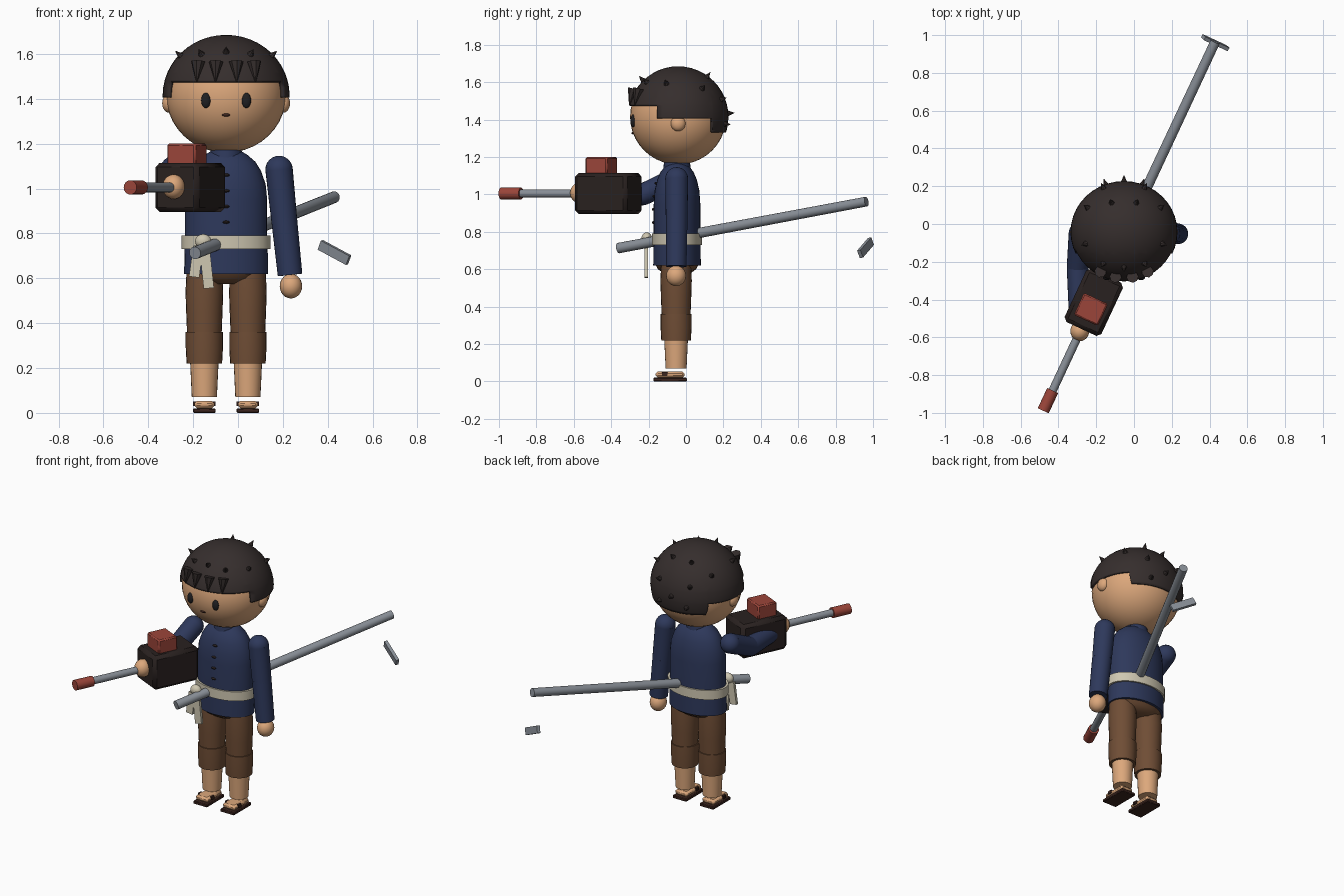
import bpy, bmesh, math
from mathutils import Vector, Matrix

if "Cube" in bpy.data.objects:
    bpy.data.objects.remove(bpy.data.objects["Cube"])


def material(name, rgb):
    m = bpy.data.materials.new(name)
    m.diffuse_color = (*rgb, 1)
    m.use_nodes = True
    m.node_tree.nodes["Principled BSDF"].inputs["Base Color"].default_value = m.diffuse_color
    return m


SKIN = material("skin", (0.72, 0.39, 0.20))
NAVY = material("navy cloth", (0.027, 0.040, 0.105))
BROWN = material("brown cloth", (0.16, 0.075, 0.036))
HAIR = material("dark hair", (0.036, 0.027, 0.026))
CASE = material("black case", (0.022, 0.015, 0.014))
RED = material("red", (0.33, 0.06, 0.042))
STEEL = material("steel", (0.25, 0.275, 0.31))
CREAM = material("cream sash", (0.62, 0.57, 0.44))
LEATHER = material("sandal leather", (0.045, 0.018, 0.013))
BLACK = material("eye black", (0.014, 0.014, 0.016))

CX, CY = -0.053, -0.048          # body axis
HEAD = Vector((CX, -0.042, 1.415))


def finish(name, bm, mat, bevel=0):
    bmesh.ops.recalc_face_normals(bm, faces=bm.faces)
    me = bpy.data.meshes.new(name)
    bm.to_mesh(me)
    bm.free()
    me.shade_smooth()
    me.set_sharp_from_angle(angle=math.radians(35))
    me.materials.append(mat)
    ob = bpy.data.objects.new(name, me)
    bpy.context.collection.objects.link(ob)
    if bevel:
        mod = ob.modifiers.new("bevel", "BEVEL")
        mod.width, mod.segments = bevel, 1
    return ob


def ball(name, c, r, mat, seg=24):
    bm = bmesh.new()
    bmesh.ops.create_uvsphere(bm, u_segments=seg, v_segments=seg // 2, radius=1,
                              matrix=Matrix.Translation(c) @ Matrix.Diagonal((*r, 1)))
    return finish(name, bm, mat)


def box(name, c, size, mat, rot=Matrix(), bevel=0):
    bm = bmesh.new()
    bmesh.ops.create_cube(bm, size=1, matrix=Matrix.Translation(c) @ rot @ Matrix.Diagonal((*size, 1)))
    return finish(name, bm, mat, bevel)


def lathe(name, profile, mat, base=(0, 0, 0), axis=(0, 0, 1), squash=1, seg=24):
    """Spin (height, radius) pairs about an axis; squash flattens local y."""
    bm = bmesh.new()
    rot = Vector(axis).to_track_quat('Z', 'Y').to_matrix() if tuple(axis) != (0, 0, 1) else Matrix.Identity(3)
    rings = []
    for h, r in profile:
        rings.append([bm.verts.new(Vector(base) + rot @ Vector((
            r * math.cos(math.tau * i / seg), r * squash * math.sin(math.tau * i / seg), h))) for i in range(seg)])
    for a, b in zip(rings, rings[1:]):
        for i in range(seg):
            j = (i + 1) % seg
            bm.faces.new((a[i], a[j], b[j], b[i]))
    bm.faces.new(rings[0][::-1])
    bm.faces.new(rings[-1])
    return finish(name, bm, mat)


def tube(name, a, b, r1, r2, mat, seg=24):
    a, b = Vector(a), Vector(b)
    return lathe(name, [(0, r1), ((b - a).length, r2)], mat, a, b - a, 1, seg)


# Head, ears and face
ball("head", HEAD, (0.267, 0.257, 0.255), SKIN, 40)
for s, side in ((-1, "right"), (1, "left")):
    ball(side + "_ear", (CX + s * 0.255, -0.042, 1.38), (0.03, 0.04, 0.042), SKIN)
    ball(side + "_eye", (CX + s * 0.09, -0.283, 1.393), (0.021, 0.014, 0.034), BLACK)
ball("mouth", (CX, -0.282, 1.328), (0.018, 0.01, 0.007), LEATHER, 16)

# Hair cap: a shell cut in three steps, low at the back and high over the face
HR = Vector((0.283, 0.269, 0.27))
bm = bmesh.new()
bmesh.ops.create_uvsphere(bm, u_segments=40, v_segments=24, radius=1,
                          matrix=Matrix.Translation(HEAD) @ Matrix.Diagonal((*HR, 1)))
for co, no in (((0, 0, 1.475), (0, 0, 1)), ((0, 0, 1.405), (0, 0, 1)), ((0, 0, 1.33), (0, 0, 1)),
               ((0, -0.155, 0), (0, 1, 0)), ((0, 0.14, 0), (0, 1, 0))):
    bmesh.ops.bisect_plane(bm, geom=bm.verts[:] + bm.edges[:] + bm.faces[:], plane_co=co, plane_no=no)


def below_hairline(f):
    c = f.calc_center_median()
    return c.z < (1.475 if c.y < -0.155 else 1.405 if c.y < 0.14 else 1.33)


bmesh.ops.delete(bm, geom=[f for f in bm.faces if below_hairline(f)], context='FACES')
hair = finish("hair_cap", bm, HAIR)
shell = hair.modifiers.new("shell", "SOLIDIFY")
shell.thickness, shell.offset = 0.014, -1

# Hair spikes: (azimuth from the back, elevation), mirrored
for az, el in ((0, 4), (24, 20), (55, 34), (108, 41), (148, 43), (180, 46),
               (22, 52), (20, -8)):
    for s in ((1,) if az in (0, 180) else (-1, 1)):
        a, e = math.radians(az * s), math.radians(el)
        d = Vector((math.sin(a) * math.cos(e), math.cos(a) * math.cos(e), math.sin(e)))
        p = HEAD + Vector(d * HR for d, HR in zip(d, HR))
        tube("hair_spike", p - d * 0.012, p + d * 0.032, 0.02, 0.001, HAIR, 8)
# Fringe tufts
for off in (-0.125, -0.045, 0.045, 0.125):
    y = HEAD.y - 0.26 * math.sqrt(1 - (off / 0.283) ** 2 - 0.22)
    tube("fringe_tuft", (CX + off, y - 0.012, 1.565), (CX + off * 1.05, y - 0.035, 1.475), 0.032, 0.002, HAIR, 8)

# Jacket, collar, buttons
lathe("jacket", [(0.62, 0.187), (0.70, 0.186), (0.80, 0.183), (0.95, 0.183), (1.02, 0.176), (1.08, 0.155),
                 (1.12, 0.130), (1.15, 0.095), (1.165, 0.07)], NAVY, (CX, CY, 0), squash=0.68, seg=32)
lathe("collar", [(1.13, 0.075), (1.18, 0.068)], NAVY, (CX, CY, 0))
for z, y in ((0.85, -0.174), (0.92, -0.174), (0.99, -0.171), (1.06, -0.160)):
    ball("button", (CX, y, z), (0.016, 0.009, 0.007), CASE, 12)

# Sash with knot and hanging ends
lathe("sash", [(0.73, 0.198), (0.79, 0.198)], CREAM, (CX, CY, 0), squash=0.68, seg=32)
ball("sash_knot", (-0.155, -0.21, 0.765), (0.036, 0.028, 0.032), CREAM)
for x, z, length, tilt in ((-0.186, 0.675, 0.14, 8), (-0.140, 0.65, 0.19, -6)):
    box("sash_end", (x, -0.213, z), (0.046, 0.018, length), CREAM, Matrix.Rotation(math.radians(tilt), 4, 'Y'))

# Trousers, legs, sandals
lathe("trouser_seat", [(0.575, 0.10), (0.60, 0.155), (0.63, 0.178)], BROWN, (CX, CY, 0), squash=0.66)
for s, side in ((-1, "right"), (1, "left")):
    p = (CX + s * 0.097, -0.053, 0)
    lathe(side + "_thigh", [(0.35, 0.077), (0.45, 0.081), (0.54, 0.084), (0.62, 0.08)], BROWN, p)
    lathe(side + "_trouser_cuff", [(0.22, 0.079), (0.29, 0.083), (0.36, 0.083)], BROWN, p)
    lathe(side + "_shin", [(0.07, 0.056), (0.24, 0.064)], SKIN, p)
    box(side + "_sole", (p[0], -0.085, 0.01), (0.1, 0.18, 0.02), LEATHER, bevel=0.004)
    box(side + "_foot", (p[0], -0.085, 0.037), (0.09, 0.155, 0.034), SKIN, bevel=0.012)
    for y in (-0.12, -0.105):
        box(side + "_strap", (p[0], y, 0.041), (0.1, 0.014, 0.02), LEATHER)


def arm(side, shoulder, elbow, wrist, hand):
    ball(side + "_shoulder", shoulder, (0.061,) * 3, NAVY)
    tube(side + "_upper_sleeve", shoulder, elbow, 0.061, 0.058, NAVY)
    ball(side + "_elbow", elbow, (0.058,) * 3, NAVY)
    tube(side + "_lower_sleeve", elbow, wrist, 0.058, 0.055, NAVY)
    ball(side + "_hand", hand, (0.05, 0.053, 0.055), SKIN)


arm("left", (0.183, -0.05, 1.085), (0.205, -0.05, 0.87), (0.232, -0.052, 0.615), (0.236, -0.053, 0.565))
arm("right", (-0.285, -0.05, 1.085), (-0.298, -0.23, 1.0), (-0.288, -0.52, 1.0), (-0.287, -0.567, 1.008))

# Carried device: case, red block, barrel and red tip along one slanted axis
turn = Matrix.Rotation(math.radians(-25), 4, 'Z')
fwd = turn @ Vector((0, -1, 0))
core = Vector((-0.213, -0.415, 1.005))
box("device_case", core, (0.215, 0.31, 0.22), CASE, turn, 0.02)
box("device_block", (-0.228, -0.452, 1.15), (0.14, 0.128, 0.10), RED, turn, 0.008)
tube("device_barrel", core + fwd * 0.1, core + fwd * 0.53, 0.022, 0.022, STEEL, 16)
tube("device_tip", core + fwd * 0.515, core + fwd * 0.633, 0.032, 0.032, RED, 16)

# Long rod through the sash, with a separate cross plate
rod_a, rod_b = Vector((-0.192, -0.362, 0.713)), Vector((0.43, 0.965, 0.962))
tube("long_rod", rod_a, rod_b, 0.028, 0.026, STEEL, 16)
u = Vector((0.816, -0.377, -0.44)).normalized()
w = u.cross(rod_b - rod_a).normalized()
plate_rot = Matrix((u, w.cross(u), w)).transposed().to_4x4()
box("cross_plate", (0.43, 0.96, 0.715), (0.155, 0.02, 0.045), STEEL, plate_rot)
